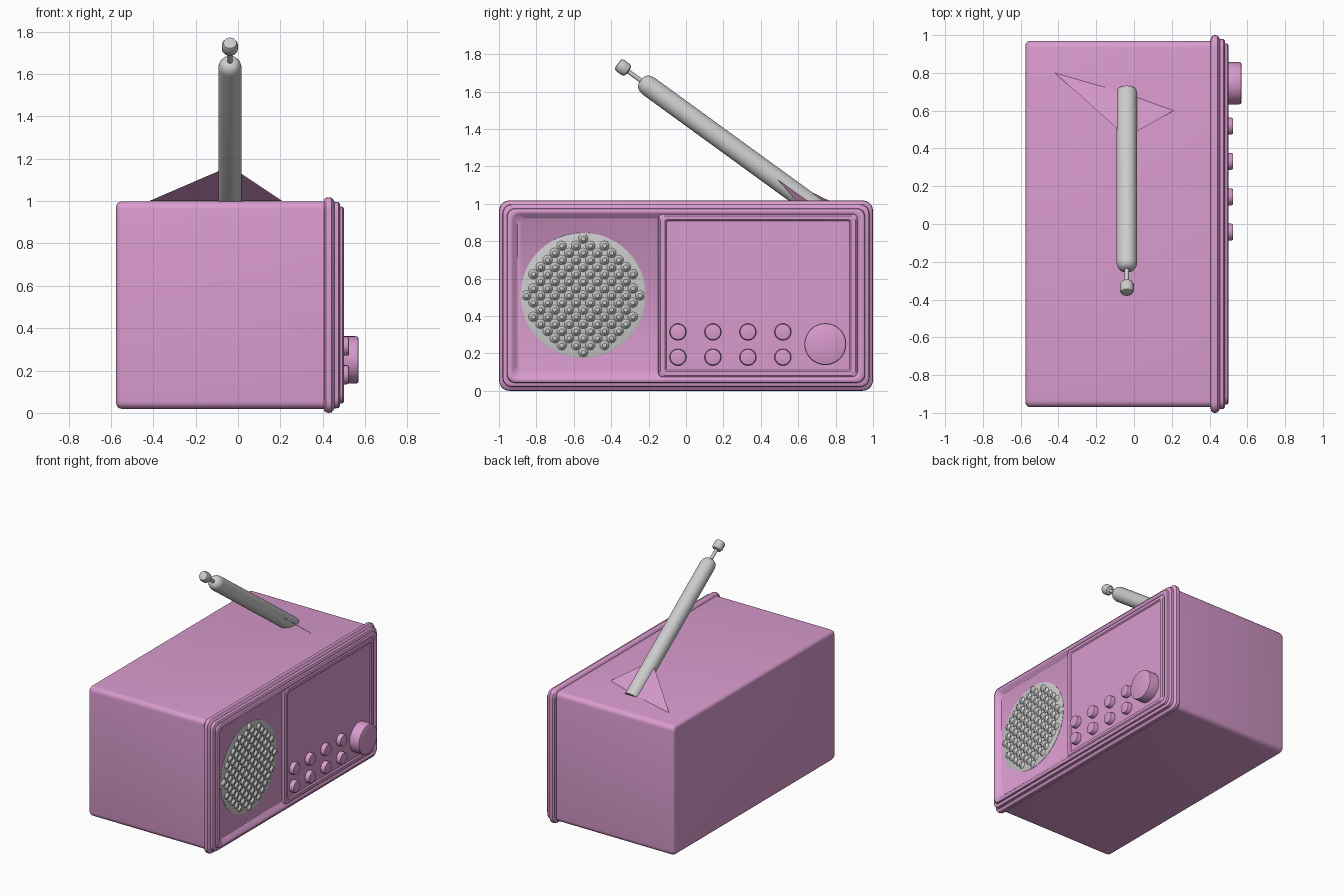
import bpy, bmesh, math
from mathutils import Vector

if "Cube" in bpy.data.objects:
    bpy.data.objects.remove(bpy.data.objects["Cube"])

pink = bpy.data.materials.new("pink_plastic")
pink.diffuse_color = (0.70, 0.33, 0.62, 1)
pink.use_nodes = True
pink.node_tree.nodes["Principled BSDF"].inputs["Base Color"].default_value = pink.diffuse_color


def finish(name, bm, mat=None, angle=35, solid=True):
    if solid:
        bmesh.ops.recalc_face_normals(bm, faces=bm.faces)
    me = bpy.data.meshes.new(name)
    bm.to_mesh(me)
    bm.free()
    ob = bpy.data.objects.new(name, me)
    bpy.context.collection.objects.link(ob)
    if mat:
        me.materials.append(mat)
    bpy.ops.object.select_all(action='DESELECT')
    ob.select_set(True)
    bpy.context.view_layer.objects.active = ob
    bpy.ops.object.shade_smooth_by_angle(angle=math.radians(angle))
    return ob


def skin(bm, loops):
    """Bridge successive loops and cap both ends."""
    n = len(loops[0])
    for a, b in zip(loops, loops[1:]):
        for i in range(n):
            j = (i + 1) % n
            bm.faces.new((a[i], a[j], b[j], b[i]))
    bm.faces.new(loops[0])
    bm.faces.new(loops[-1])


def rounded_loft(name, rings, cy, cz, mat, segs=5):
    """Rings of (x, half width y, half height z, corner radius)."""
    bm = bmesh.new()
    loops = []
    for x, hy, hz, r in rings:
        loop = []
        for q, (sy, sz) in enumerate(((1, 1), (-1, 1), (-1, -1), (1, -1))):
            for k in range(segs + 1):
                a = math.pi / 2 * (q + k / segs)
                loop.append(bm.verts.new((x, cy + sy * (hy - r) + r * math.cos(a),
                                          cz + sz * (hz - r) + r * math.sin(a))))
        loops.append(loop)
    skin(bm, loops)
    return finish(name, bm, mat)


def lathe(name, profile, origin, axis, mat=None, segs=32):
    """Spin (radius, distance) pairs around an axis."""
    bm = bmesh.new()
    rot = Vector(axis).to_track_quat('Z', 'Y')
    loops = [[bm.verts.new(Vector(origin) + rot @ Vector((
        r * math.cos(2 * math.pi * i / segs), r * math.sin(2 * math.pi * i / segs), h)))
        for i in range(segs)] for r, h in profile]
    skin(bm, loops)
    return finish(name, bm, mat)


# Cabinet with rim, groove, front frame and recessed front
rounded_loft("cabinet", [
    (-0.575, 0.945, 0.465, 0.020), (-0.572, 0.957, 0.477, 0.028),
    (-0.563, 0.966, 0.486, 0.034), (-0.548, 0.970, 0.490, 0.036),
    (0.405, 0.970, 0.490, 0.036), (0.408, 0.990, 0.500, 0.050),
    (0.416, 0.998, 0.507, 0.055), (0.428, 1.000, 0.509, 0.056),
    (0.442, 0.998, 0.507, 0.055), (0.450, 0.988, 0.498, 0.050),
    (0.455, 0.980, 0.488, 0.048), (0.475, 0.978, 0.486, 0.047),
    (0.481, 0.970, 0.478, 0.044), (0.481, 0.957, 0.466, 0.040),
    (0.494, 0.955, 0.464, 0.045), (0.500, 0.947, 0.456, 0.045),
    (0.500, 0.934, 0.445, 0.045), (0.494, 0.926, 0.437, 0.042),
    (0.472, 0.900, 0.412, 0.035)], 0, 0.509, pink)

# Raised control panel with shallow recess
rounded_loft("control_panel", [
    (0.465, 0.535, 0.440, 0.02), (0.492, 0.530, 0.435, 0.02),
    (0.499, 0.522, 0.427, 0.02), (0.499, 0.498, 0.406, 0.012),
    (0.490, 0.490, 0.398, 0.010)], 0.385, 0.509, pink)

# Buttons in two rows of four
for row, z in enumerate((0.18, 0.315)):
    for col in range(4):
        lathe(f"button_{row}_{col}", [(0.045, 0), (0.045, 0.030), (0.041, 0.038), (0.034, 0.040)],
              (0.485, -0.043 + 0.187 * col, z), (1, 0, 0), pink, 24)

# Tuning knob
lathe("tuning_knob", [(0.112, 0), (0.112, 0.07), (0.109, 0.081), (0.100, 0.085)],
      (0.485, 0.745, 0.25), (1, 0, 0), pink, 40)

# Speaker disc and its studded grille
SY, SZ, SR = -0.55, 0.51, 0.335
lathe("speaker_disc", [(SR, 0), (SR, 0.010), (SR - 0.012, 0.014)], (0.464, SY, SZ), (1, 0, 0), None, 48)
bm = bmesh.new()
pitch = 0.038
rot = Vector((1, 0, 0)).to_track_quat('Z', 'Y').to_matrix().to_4x4()
for i in range(-9, 10):
    for j in range(-9, 10):
        if (i + j) % 2 == 0 and math.hypot(i, j) * pitch < SR - 0.025:
            m = rot.copy()
            m.translation = (0.485, SY + i * pitch, SZ + j * pitch)
            bmesh.ops.create_cone(bm, cap_ends=True, segments=10, radius1=0.028,
                                  radius2=0.012, depth=0.018, matrix=m)
finish("speaker_studs", bm)

# Telescopic antenna with thin stem and tip
lathe("antenna", [
    (0.055, 0), (0.055, 1.115), (0.051, 1.135), (0.042, 1.152), (0.028, 1.162), (0.012, 1.165),
    (0.012, 1.245), (0.030, 1.250), (0.037, 1.262), (0.037, 1.300), (0.031, 1.313), (0.020, 1.316)],
    (-0.038, 0.70, 0.975), (0, -0.809, 0.588), None, 32)

# Thin webs bracing the antenna foot
bm = bmesh.new()
foot = bm.verts.new((-0.038, 0.69, 1.0))
top = bm.verts.new((-0.038, 0.46, 1.165))
for p in ((-0.42, 0.80, 1.0), (0.21, 0.60, 1.0)):
    bm.faces.new((foot, top, bm.verts.new(p)))
finish("antenna_web", bm, pink, solid=False)
